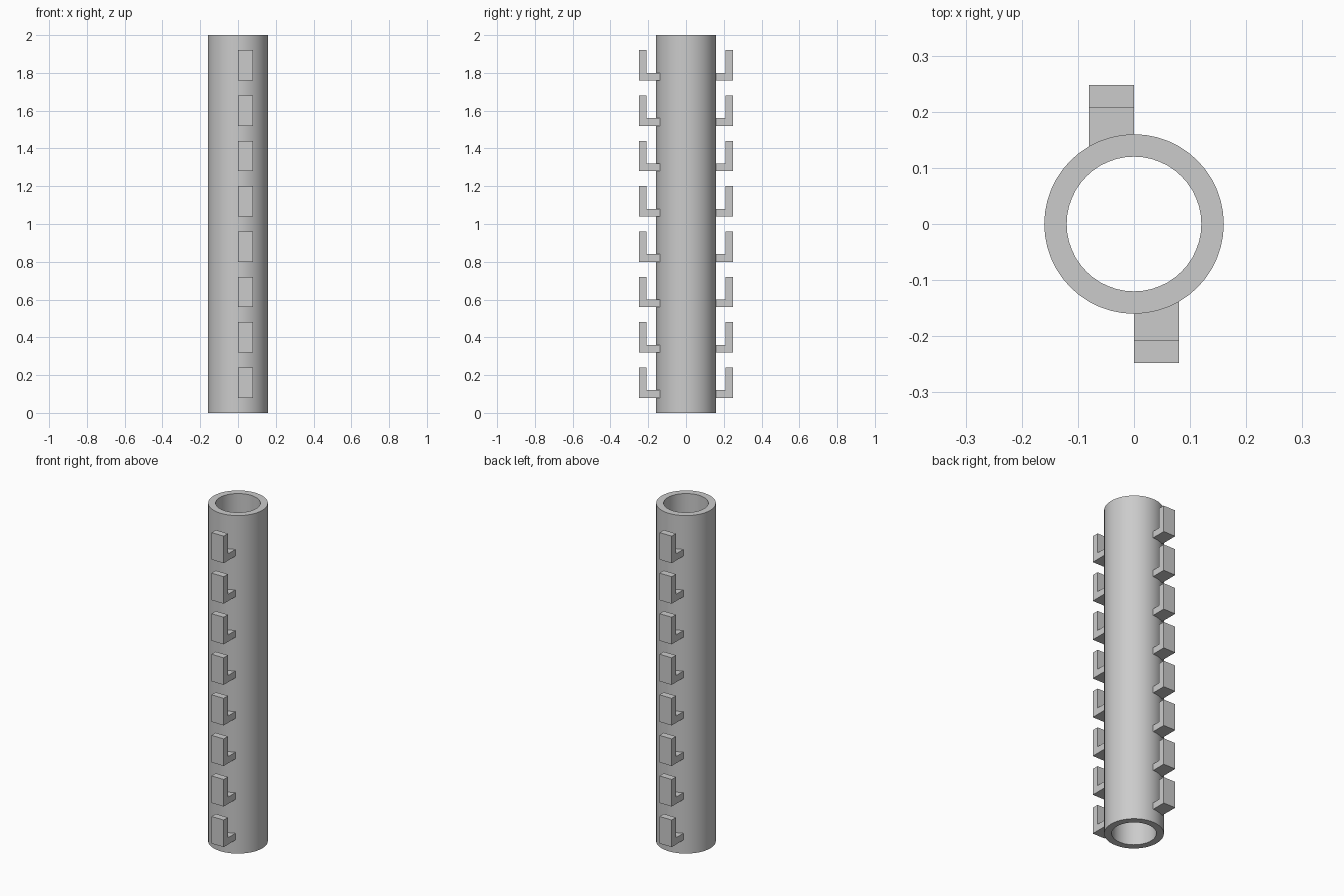
import bpy, bmesh, math

if "Cube" in bpy.data.objects:
    bpy.data.objects.remove(bpy.data.objects["Cube"], do_unlink=True)

grey = bpy.data.materials.new("plain grey")
grey.use_nodes = True
colour = (0.6, 0.6, 0.6, 1)
grey.diffuse_color = colour
grey.node_tree.nodes["Principled BSDF"].inputs["Base Color"].default_value = colour

OUTER, INNER, HEIGHT, SIDES = 0.16, 0.12, 2.0, 48
HOOKS, PITCH, FIRST = 8, 0.24, 0.08


def make_object(name, bm):
    bmesh.ops.recalc_face_normals(bm, faces=bm.faces)
    mesh = bpy.data.meshes.new(name)
    bm.to_mesh(mesh)
    bm.free()
    mesh.materials.append(grey)
    obj = bpy.data.objects.new(name, mesh)
    bpy.context.collection.objects.link(obj)
    return obj


# Hollow tube: the wall section spun around z
bm = bmesh.new()
section = [(INNER, 0), (OUTER, 0), (OUTER, HEIGHT), (INNER, HEIGHT)]
verts = [bm.verts.new((r, 0, z)) for r, z in section]
edges = [bm.edges.new((verts[i], verts[(i + 1) % 4])) for i in range(4)]
bmesh.ops.spin(bm, geom=verts + edges, cent=(0, 0, 0), axis=(0, 0, 1),
               angle=math.tau, steps=SIDES, use_merge=True)
bmesh.ops.remove_doubles(bm, verts=bm.verts, dist=0.0001)
tube = make_object("tube", bm)
bpy.context.view_layer.objects.active = tube
tube.select_set(True)
bpy.ops.object.shade_smooth_by_angle(angle=math.radians(30))
tube.select_set(False)


# L-shaped hook: the side profile extruded across its width
def make_hook(name, z, turn):
    profile = [(-0.135, 0), (-0.248, 0), (-0.248, 0.16),
               (-0.208, 0.16), (-0.208, 0.04), (-0.135, 0.04)]
    bm = bmesh.new()
    face = bm.faces.new([bm.verts.new((0, y, h)) for y, h in profile])
    side = bmesh.ops.extrude_face_region(bm, geom=[face])["geom"]
    bmesh.ops.translate(bm, vec=(0.08, 0, 0),
                        verts=[v for v in side if isinstance(v, bmesh.types.BMVert)])
    hook = make_object(name, bm)
    hook.location.z = z
    hook.rotation_euler.z = turn


# Matching rows of hooks on the front and back
for i in range(HOOKS):
    z = FIRST + i * PITCH
    make_hook(f"front_hook_{i + 1}", z, 0)
    make_hook(f"back_hook_{i + 1}", z, math.pi)
